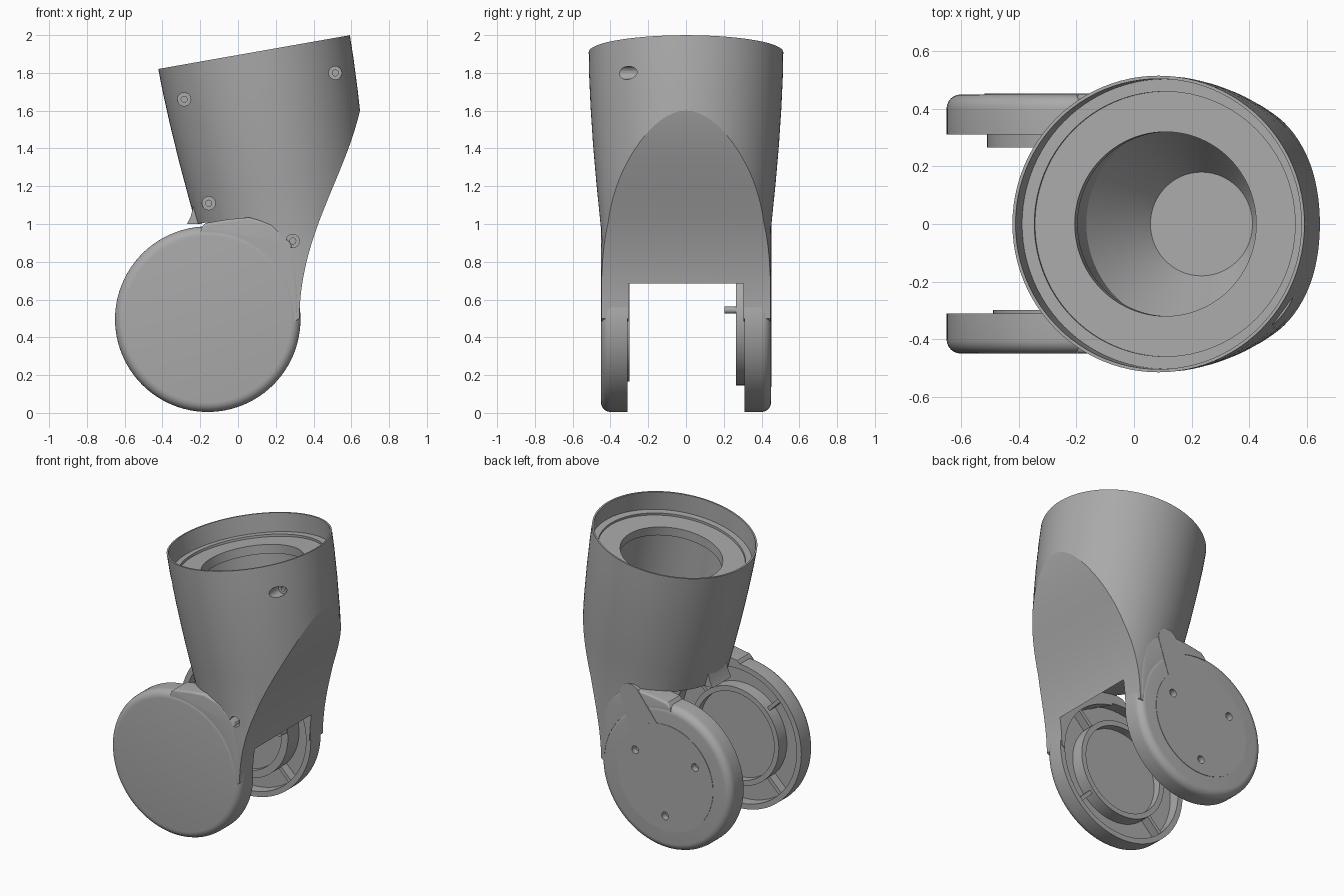
import bpy, bmesh
from math import sin, cos, pi, radians
from mathutils import Matrix, Vector
from mathutils.geometry import interpolate_bezier

old = bpy.data.objects.get("Cube")
if old:
    bpy.data.objects.remove(old, do_unlink=True)

grey = bpy.data.materials.new("plain grey")
grey.use_nodes = True
colour = (0.4, 0.4, 0.4, 1)
grey.diffuse_color = colour
grey.node_tree.nodes["Principled BSDF"].inputs["Base Color"].default_value = colour

HUB = Vector((-0.16, 0, 0.496))
TUBE = Matrix.Translation((0.085, 0, 1.91)) @ Matrix.Rotation(radians(-10), 4, "Y")


def hub_frame(side, offset=(0, 0)):
    """Frame whose z axis points outwards along y (side 1 is the back)."""
    place = HUB + Vector((offset[0], 0, offset[1]))
    return Matrix.Translation(place) @ Matrix.Rotation(-side * pi / 2, 4, "X")


def finish(name, bm):
    bmesh.ops.remove_doubles(bm, verts=bm.verts, dist=1e-5)
    bmesh.ops.recalc_face_normals(bm, faces=bm.faces)
    mesh = bpy.data.meshes.new(name)
    bm.to_mesh(mesh)
    bm.free()
    mesh.materials.append(grey)
    obj = bpy.data.objects.new(name, mesh)
    bpy.context.collection.objects.link(obj)
    return obj


def lathe(name, profile, frame, steps=96):
    """Revolve (radius, height) points about the frame's z axis."""
    bm = bmesh.new()
    verts = [bm.verts.new((r, 0, h)) for r, h in profile]
    edges = [bm.edges.new(pair) for pair in zip(verts, verts[1:])]
    bmesh.ops.spin(bm, geom=verts + edges, cent=(0, 0, 0), axis=(0, 0, 1),
                   angle=2 * pi, steps=steps)
    bm.transform(frame)
    return finish(name, bm)


def rod(name, r, low, high, frame, steps=96):
    return lathe(name, [(0, low), (r, low), (r, high), (0, high)], frame, steps)


def prism(name, points, y0, y1, rounding=0):
    """Extrude an (x, z) outline along y; rounding softens the y1 rim away from the hub."""
    bm = bmesh.new()
    face = bm.faces.new([bm.verts.new((x, y0, z)) for x, z in points])
    moved = bmesh.ops.extrude_face_region(bm, geom=[face])["geom"]
    bmesh.ops.translate(bm, vec=(0, y1 - y0, 0),
                        verts=[v for v in moved if isinstance(v, bmesh.types.BMVert)])
    if rounding:
        rim = [e for e in bm.edges if all(
            abs(v.co.y - y1) < 1e-4 and Vector((v.co.x - HUB.x, v.co.z - HUB.z)).length > 0.47
            for v in e.verts)]
        bmesh.ops.bevel(bm, geom=rim, offset=rounding, segments=4, profile=0.5,
                        affect="EDGES", clamp_overlap=True)
    return finish(name, bm)


def boolean(obj, tool, operation="DIFFERENCE"):
    mod = obj.modifiers.new("cut", "BOOLEAN")
    mod.operation, mod.solver, mod.object = operation, "EXACT", tool
    bpy.context.view_layer.objects.active = obj
    bpy.ops.object.modifier_apply(modifier=mod.name)
    bpy.data.objects.remove(tool, do_unlink=True)


# Tapered body, trimmed by an S-shaped sweep on its right side
body = lathe("body", [(0, 0), (0.515, 0), (0.513, -0.12), (0.505, -0.3), (0.492, -0.5),
                      (0.475, -0.7), (0.45, -0.95), (0.448, -1.55), (0, -1.55)], TUBE)
sweep = interpolate_bezier(Vector((0.67, 1.74)), Vector((0.62, 1.3)),
                           Vector((0.33, 1.0)), Vector((0.325, 0.5)), 40)
outline = [tuple(p[:2]) for p in sweep]
outline += [(0.2, 0.42), (-0.2, 0.3), (-0.9, 0.9), (-0.9, 2.3), (0.9, 2.3)]
boolean(body, prism("outline", outline, -1, 1), "INTERSECT")

# Clearance for the wheel space between the two hubs
half = [(0.518, 0.305), (0.44, 0.305), (0.44, 0.4), (0, 0.4)]
boolean(body, lathe("wheel_space", [(r, -h) for r, h in half[::-1]] + half,
                    hub_frame(1, (0.02, -0.006))))

# Stepped collar seat, round opening and the hollow below it
boolean(body, lathe("hollow", [(0, 0.1), (0.505, 0.1), (0.503, -0.125), (0.46, -0.125),
                               (0.46, -0.14), (0.32, -0.14), (0.32, -0.2), (0.36, -0.2),
                               (0.36, -0.6), (0.28, -0.72), (0.18, -0.86), (0, -0.86)], TUBE))

# Counterbored screw holes in the front of the body
for x, z, depth in [(-0.285, 1.66, 0.22), (0.515, 1.8, 0.25),
                    (-0.155, 1.11, 0.2), (0.29, 0.91, 0.39)]:
    frame = hub_frame(-1, (x - HUB.x, z - HUB.z))
    boolean(body, lathe("bore", [(0, 0.7), (0.035, 0.7), (0.035, depth), (0.016, depth),
                                 (0.016, depth - 0.02), (0, depth - 0.02)], frame, 24))

# Small lip under the left edge of the body
lip = prism("lower_lip", [(-0.27, 1.0), (-0.19, 1.0), (-0.19, 1.1), (-0.235, 1.1), (-0.25, 1.04)],
            -0.1, 0.1)

# Hub cups: rounded outside, channel and raised ring inside
shell = [(0, 0.45)] + [(0.441 + 0.05 * sin(a * pi / 12), 0.4 + 0.05 * cos(a * pi / 12))
                       for a in range(7)]
shell += [(0.491, 0.31), (0.455, 0.31), (0.455, 0.385)]
front_hub = lathe("front_hub", shell + [(0.33, 0.385), (0.33, 0.298), (0.295, 0.298),
                                        (0.295, 0.35), (0, 0.35)], hub_frame(-1))
back_hub = lathe("back_hub", shell + [(0.35, 0.385), (0.35, 0.265), (0.3, 0.265),
                                      (0.3, 0.3), (0, 0.3)], hub_frame(1))
parts = [lip, front_hub, back_hub]

# Shoulders blending each hub into the body
shoulder = [(-0.19, 0.985), (-0.17, 1.005), (-0.05, 1.025), (0.06, 1.035), (0.18, 1.0),
            (0.28, 0.9), (0.312, 0.75), (0.322, 0.6), (0.321, 0.52)]
shoulder += [(HUB.x + 0.46 * cos(radians(a)), HUB.z + 0.46 * sin(radians(a)))
             for a in range(5, 96, 5)]

# Shoulder plates and channel ribs on both sides
for side, label in ((-1, "front"), (1, "back")):
    parts.append(prism(f"{label}_shoulder", shoulder, side * 0.31, side * 0.45, 0.02))
    for i in range(4):
        bm = bmesh.new()
        bmesh.ops.create_cube(bm, size=1)
        bm.transform(hub_frame(side) @ Matrix.Rotation(pi / 4 + i * pi / 2, 4, "Z")
                     @ Matrix.Translation((0.395, 0, 0.36)) @ Matrix.Diagonal((0.14, 0.025, 0.07, 1)))
        parts.append(finish(f"{label}_rib_{i + 1}", bm))

# Keyhole cover on the back hub: round plate and neck
cover = rod("back_cover", 0.36, 0.44, 0.453, hub_frame(1))
along = Vector((0.27, 0.5)).normalized()
across = Vector((along.y, -along.x))
hub = Vector((HUB.x, HUB.z))
tip = hub + along * 0.56
neck = [hub + along * 0.3 - across * 0.12, hub + along * 0.3 + across * 0.12]
neck += [tip + (across * cos(i * pi / 12) + along * sin(i * pi / 12)) * 0.075 for i in range(13)]
parts += [cover, prism("cover_neck", [tuple(p) for p in neck], 0.42, 0.4525)]

# Three screw holes in the cover, bolt circle on the inner face
for i in range(3):
    a = -pi / 2 + i * 2 * pi / 3
    spot = (0.26 * cos(a), 0.26 * sin(a))
    for part in (cover, back_hub):
        boolean(part, rod("hole", 0.026, 0.41, 0.6, hub_frame(1, spot), 20))
for i in range(5):
    a = i * 2 * pi / 5
    spot = (0.13 * cos(a), 0.13 * sin(a))
    boolean(back_hub, rod("hole", 0.025, 0.2, 0.34, hub_frame(1, spot), 20))

# Locating pin inside the back hub
parts.append(rod("locating_pin", 0.018, 0.205, 0.28, hub_frame(1, (0.325, 0.048)), 20))

for part, angle in [(body, 10)] + [(p, 30) for p in parts]:
    bpy.ops.object.select_all(action="DESELECT")
    part.select_set(True)
    bpy.context.view_layer.objects.active = part
    bpy.ops.object.shade_smooth_by_angle(angle=radians(angle))
